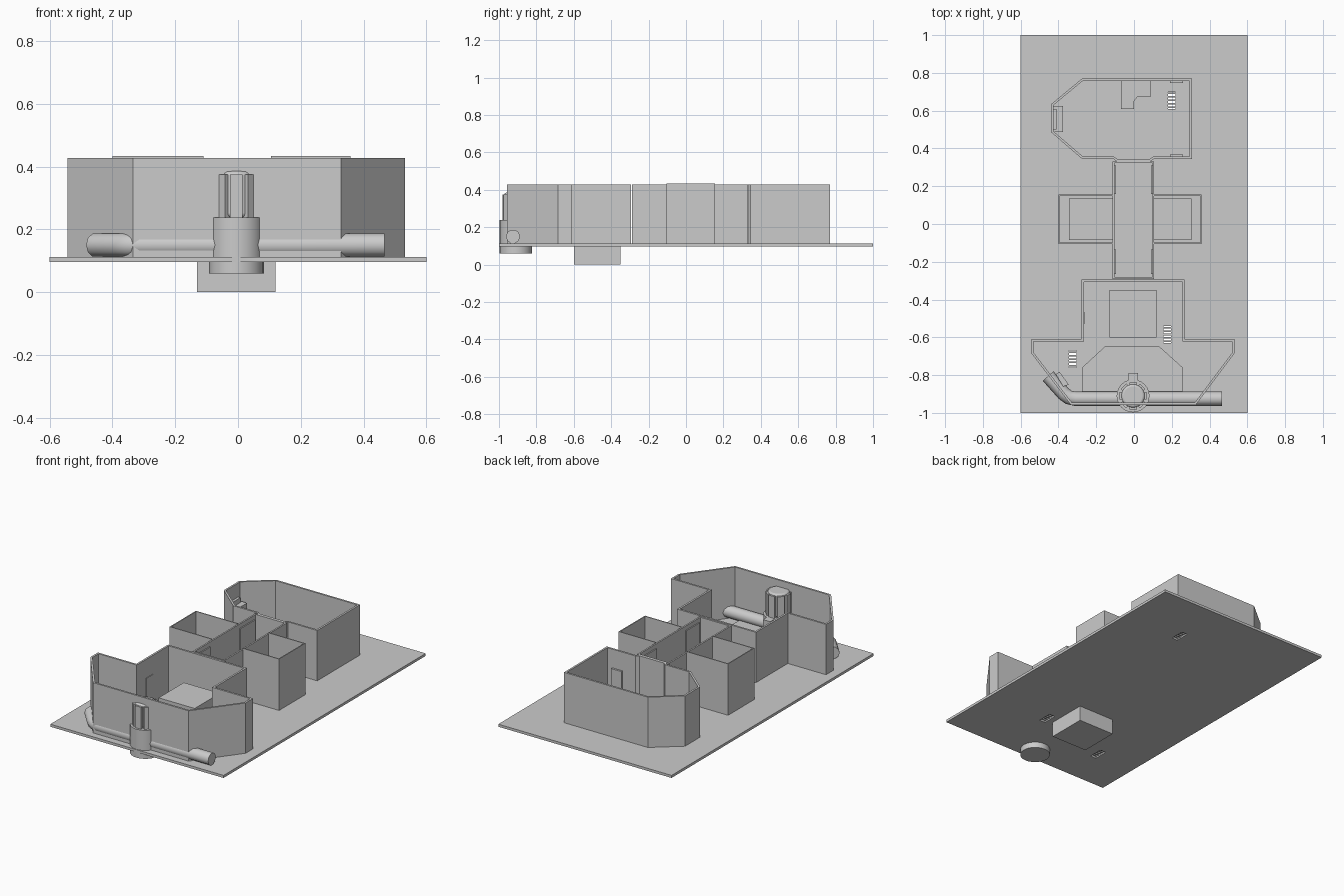
import bpy, bmesh, math
from mathutils import Vector

if "Cube" in bpy.data.objects:
    bpy.data.objects.remove(bpy.data.objects["Cube"])

FLOOR, TOP = 0.112, 0.427


def make(name, bm):
    bmesh.ops.recalc_face_normals(bm, faces=bm.faces)
    me = bpy.data.meshes.new(name)
    bm.to_mesh(me)
    bm.free()
    ob = bpy.data.objects.new(name, me)
    bpy.context.collection.objects.link(ob)
    return ob


def prism(name, pts, z0, z1):
    bm = bmesh.new()
    f = bm.faces.new([bm.verts.new((x, y, z0)) for x, y in pts])
    up = bmesh.ops.extrude_face_region(bm, geom=[f])["geom"]
    bmesh.ops.translate(bm, vec=(0, 0, z1 - z0),
                        verts=[v for v in up if isinstance(v, bmesh.types.BMVert)])
    if f.is_valid is False or len([g for g in bm.faces if abs(g.calc_center_median().z - z0) < 1e-6]) == 0:
        bm.faces.new([v for v in bm.verts if abs(v.co.z - z0) < 1e-6])
    return make(name, bm)


def box(name, x0, x1, y0, y1, z0, z1):
    return prism(name, [(x0, y0), (x1, y0), (x1, y1), (x0, y1)], z0, z1)


def walls(name, pts, top=TOP, t=0.012, closed=True):
    """Upright wall of thickness t, mitred on the left of the path."""
    P = [Vector(p) for p in pts]
    n = len(P)
    bm = bmesh.new()
    rings = []
    for i, p in enumerate(P):
        a = (p - P[i - 1]).normalized() if closed or i > 0 else None
        b = (P[(i + 1) % n] - p).normalized() if closed or i < n - 1 else None
        a, b = a or b, b or a
        na, nb = Vector((-a.y, a.x)), Vector((-b.y, b.x))
        q = p + (na + nb) * (t / (1 + na.dot(nb)))
        rings.append([bm.verts.new((v.x, v.y, z)) for v, z in
                      ((p, FLOOR - 0.002), (p, top), (q, top), (q, FLOOR - 0.002))])
    for i in range(n if closed else n - 1):
        r, s = rings[i], rings[(i + 1) % n]
        for k in range(4):
            bm.faces.new((r[k], r[(k + 1) % 4], s[(k + 1) % 4], s[k]))
    if not closed:
        bm.faces.new(rings[0])
        bm.faces.new(rings[-1])
    return make(name, bm)


def cylinder(name, x, y, r, z0, z1, sides=24, bevel=0):
    bpy.ops.mesh.primitive_cylinder_add(vertices=sides, radius=r, depth=z1 - z0,
                                        location=(x, y, (z0 + z1) / 2))
    ob = bpy.context.object
    ob.name = name
    if bevel:
        m = ob.modifiers.new("round", "BEVEL")
        m.width, m.segments = bevel, 3
    bpy.ops.object.shade_smooth_by_angle(angle=math.radians(35))
    return ob


# Base plate with ladder hatches cut through it
plate = box("base_plate", -0.6, 0.6, -1, 1, 0.096, FLOOR)
for x, y in ((0.2, 0.655), (0.175, -0.585), (-0.325, -0.715)):
    cutter = box("hatch_cutter", x - 0.02, x + 0.02, y - 0.045, y + 0.045, 0, 0.3)
    m = plate.modifiers.new("hatch", "BOOLEAN")
    m.object, m.operation, m.solver = cutter, "DIFFERENCE", "EXACT"
    bpy.context.view_layer.objects.active = plate
    bpy.ops.object.modifier_apply(modifier=m.name)
    bpy.data.objects.remove(cutter)
    for i in range(5):
        yy = y - 0.036 + i * 0.018
        box("ladder_rung", x - 0.02, x + 0.02, yy - 0.004, yy + 0.004, 0.104, 0.112)

# Power block passing through the plate
box("power_block", -0.13, 0.12, -0.6, -0.35, 0, 0.25)

# Rooms and corridor
walls("front_room_walls", [(-0.335, -0.957), (0.328, -0.957), (0.532, -0.685), (0.532, -0.61),
      (0.268, -0.61), (0.268, -0.295), (-0.278, -0.295), (-0.278, -0.61),
      (-0.543, -0.61), (-0.543, -0.685)])
walls("rear_room_walls", [(-0.275, 0.345), (-0.11, 0.345), (-0.09, 0.33), (0.085, 0.33),
      (0.105, 0.345), (0.307, 0.345), (0.307, 0.77), (-0.275, 0.77),
      (-0.438, 0.635), (-0.438, 0.485)])
walls("corridor_walls", [(-0.113, -0.29), (0.107, -0.29), (0.107, 0.332), (-0.113, 0.332)], t=0.01)

# Side tanks, open on top
walls("right_tank_walls", [(0.105, -0.105), (0.358, -0.105), (0.358, 0.155), (0.105, 0.155)],
      top=0.434, t=0.006, closed=False)
walls("left_tank_walls", [(-0.11, 0.155), (-0.4, 0.155), (-0.4, -0.105), (-0.11, -0.105)],
      top=0.434, t=0.006, closed=False)
box("right_tank_floor", 0.107, 0.305, -0.085, 0.135, FLOOR, 0.125)
box("left_tank_floor", -0.345, -0.113, -0.085, 0.135, FLOOR, 0.125)

# Door panels
for y0, y1 in ((0.16, 0.31), (-0.265, -0.135)):
    box("corridor_door_left", -0.104, -0.096, y0, y1, FLOOR, 0.40)
    box("corridor_door_right", 0.09, 0.098, y0, y1, FLOOR, 0.40)
for y in (0.362, 0.753):
    box("rear_room_panel", 0.19, 0.26, y - 0.007, y + 0.007, 0.18, 0.31)
box("front_room_panel", -0.27, -0.262, -0.53, -0.465, 0.18, 0.31)

# Rear room furniture
prism("corner_desk", [(-0.07, 0.61), (0, 0.61), (0, 0.65), (0.02, 0.675), (0.09, 0.675),
      (0.09, 0.76), (-0.07, 0.76)], FLOOR, 0.16)
box("bow_console", -0.428, -0.375, 0.488, 0.625, 0.26, 0.31)
box("console_screen", -0.428, -0.41, 0.5, 0.61, 0.31, 0.34)

# Front deck platform
prism("front_platform", [(-0.275, -0.95), (0.258, -0.95), (0.258, -0.76), (0.13, -0.645),
      (-0.15, -0.645), (-0.275, -0.76)], FLOOR, 0.13)

# Bent pipe along the front
cu = bpy.data.curves.new("front_pipe", "CURVE")
cu.dimensions, cu.bevel_depth, cu.bevel_resolution, cu.use_fill_caps = "3D", 0.038, 3, True
path = [(0.467, -0.925), (-0.31, -0.925), (-0.345, -0.918), (-0.372, -0.898), (-0.455, -0.805)]
sp = cu.splines.new("POLY")
sp.points.add(len(path) - 1)
for p, (x, y) in zip(sp.points, path):
    p.co = (x, y, 0.15, 1)
bpy.context.collection.objects.link(bpy.data.objects.new("front_pipe", cu))
prism("pipe_fitting", [(-0.415, -0.795), (-0.395, -0.782), (-0.345, -0.85), (-0.375, -0.86)],
      0.12, 0.185)

# Turret with ribbed head
cx, cy = -0.005, -0.91
cylinder("turret_base", cx, cy, 0.087, 0.06, 0.238)
cylinder("turret_head", cx, cy, 0.062, 0.238, 0.385, bevel=0.012)
for i in range(8):
    a = i * math.pi / 4 - math.pi / 2
    rib = box("turret_rib", 0.05, 0.072, -0.02, 0.02, 0.238, 0.375)
    rib.location, rib.rotation_euler.z = (cx, cy, 0), a
box("turret_step", cx - 0.025, cx + 0.025, -0.83, -0.79, FLOOR, 0.238)
